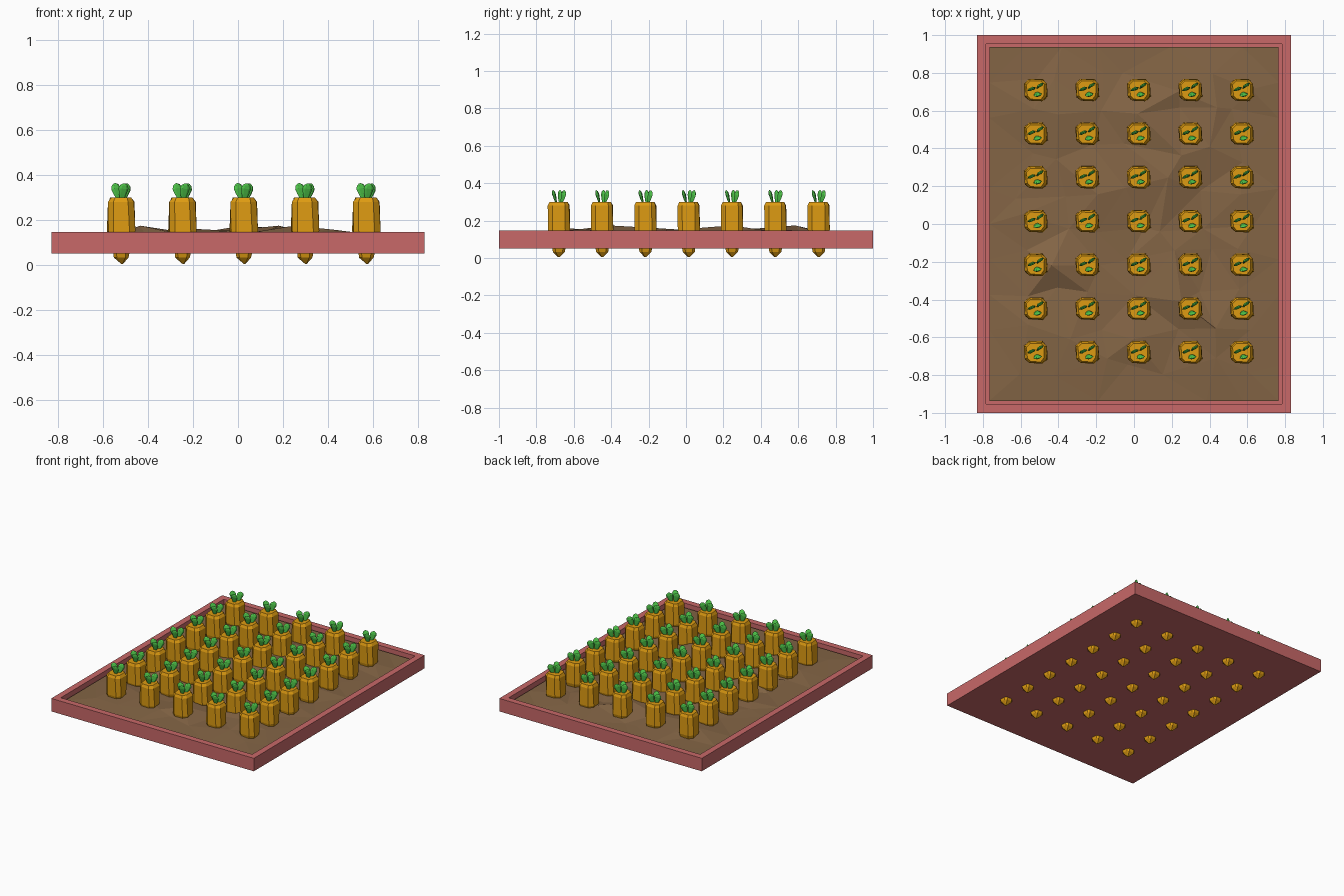
import bpy, bmesh, math, random
from mathutils import Matrix, Vector

if "Cube" in bpy.data.objects:
    bpy.data.objects.remove(bpy.data.objects["Cube"])

random.seed(4)


def material(name, rgb):
    m = bpy.data.materials.new(name)
    m.diffuse_color = (*rgb, 1)
    m.use_nodes = True
    m.node_tree.nodes["Principled BSDF"].inputs["Base Color"].default_value = m.diffuse_color
    return m


WOOD = material("red_wood", (0.58, 0.14, 0.14))
SOIL = material("brown_soil", (0.23, 0.13, 0.06))
ORANGE = material("carrot_orange", (0.73, 0.33, 0.006))
GREEN = material("leaf_green", (0.08, 0.58, 0.07))


def to_mesh(bm, name, mat):
    bmesh.ops.recalc_face_normals(bm, faces=bm.faces)
    me = bpy.data.meshes.new(name)
    bm.to_mesh(me)
    bm.free()
    me.materials.append(mat)
    return me


def add(name, me, loc=(0, 0, 0)):
    ob = bpy.data.objects.new(name, me)
    ob.location = loc
    bpy.context.collection.objects.link(ob)
    return ob


def skin(bm, rings):
    """Bridge rings of points and cap both ends."""
    vs = [[bm.verts.new(p) for p in r] for r in rings]
    n = len(vs[0])
    for a, b in zip(vs, vs[1:]):
        for i in range(n):
            j = (i + 1) % n
            bm.faces.new((a[i], a[j], b[j], b[i]))
    bm.faces.new(vs[0][::-1])
    bm.faces.new(vs[-1])


# planter tray: box with an inset, sunken top
bm = bmesh.new()
bmesh.ops.create_cube(bm, size=1, matrix=Matrix.Translation((0, 0, 0.098))
                      @ Matrix.Diagonal((1.66, 2.0, 0.096, 1)))
top = max(bm.faces, key=lambda f: f.calc_center_median().z)
bmesh.ops.inset_region(bm, faces=[top], thickness=0.065)
inner = bmesh.ops.extrude_face_region(bm, geom=[top])["geom"]
bmesh.ops.translate(bm, vec=(0, 0, -0.07),
                    verts=[v for v in inner if isinstance(v, bmesh.types.BMVert)])
bmesh.ops.delete(bm, geom=[top], context='FACES_ONLY')
add("planter_tray", to_mesh(bm, "planter_tray", WOOD))

# lumpy faceted soil
bm = bmesh.new()
bmesh.ops.create_grid(bm, x_segments=8, y_segments=10, size=1,
                      matrix=Matrix.Diagonal((0.766, 0.936, 1, 1)))
for v in bm.verts:
    if v.is_boundary:
        v.co.z = 0.122
    else:
        near_edge = abs(v.co.x) > 0.55 or abs(v.co.y) > 0.7
        v.co.x += random.uniform(-0.06, 0.06)
        v.co.y += random.uniform(-0.06, 0.06)
        v.co.z = random.uniform(0.122, 0.145 if near_edge else 0.16)
# a few higher clods
for cx, cy in ((0.08, 0.6), (0.25, 0.18), (0.25, -0.38), (-0.35, -0.25)):
    v = min(bm.verts, key=lambda v: (v.co.xy - Vector((cx, cy))).length)
    v.co.z = 0.174
bmesh.ops.triangulate(bm, faces=bm.faces)
add("soil", to_mesh(bm, "soil", SOIL))

# carrot root: chamfered square section along a tapering profile
bm = bmesh.new()
rings = []
for z, h, dx in ((0.004, 0.004, 0.004), (0.032, 0.031, 0), (0.06, 0.037, 0),
                 (0.15, 0.060, 0), (0.28, 0.056, 0), (0.299, 0.047, 0)):
    c = h * 0.6
    sq = ((h, -c), (h, c), (c, h), (-c, h), (-h, c), (-h, -c), (-c, -h), (c, -h))
    j = h * 0.07
    rings.append([(x + dx + random.uniform(-j, j), y + random.uniform(-j, j), z)
                  for x, y in sq])
skin(bm, rings)
carrot_mesh = to_mesh(bm, "carrot_root", ORANGE)

# leaf tuft: three flat rounded blades leaning outwards
bm = bmesh.new()
for x, y, tilt_x, tilt_y, turn in ((-0.012, 0.006, 0, -14, 25),
                                   (0.012, 0.014, -14, 14, 30),
                                   (0.004, -0.014, 14, 8, 15)):
    start = len(bm.verts)
    skin(bm, [[(w * math.cos(a), 0.38 * w * math.sin(a), z)
               for a in (k * math.pi / 3 for k in range(6))]
              for z, w in ((0, 0.010), (0.025, 0.018), (0.048, 0.023),
                           (0.063, 0.017), (0.071, 0.004))])
    bm.verts.ensure_lookup_table()
    mat = (Matrix.Translation((x, y, 0.294))
           @ Matrix.Rotation(math.radians(tilt_y), 4, 'Y')
           @ Matrix.Rotation(math.radians(tilt_x), 4, 'X')
           @ Matrix.Rotation(math.radians(turn), 4, 'Z'))
    bmesh.ops.transform(bm, matrix=mat, verts=bm.verts[start:])
leaf_mesh = to_mesh(bm, "carrot_leaves", GREEN)

# planted rows
for i in range(5):
    for j in range(7):
        loc = (-0.52 + 0.2728 * i, -0.68 + 0.2315 * j, 0)
        add(f"carrot_root_{i}_{j}", carrot_mesh, loc)
        add(f"carrot_leaves_{i}_{j}", leaf_mesh, loc)
